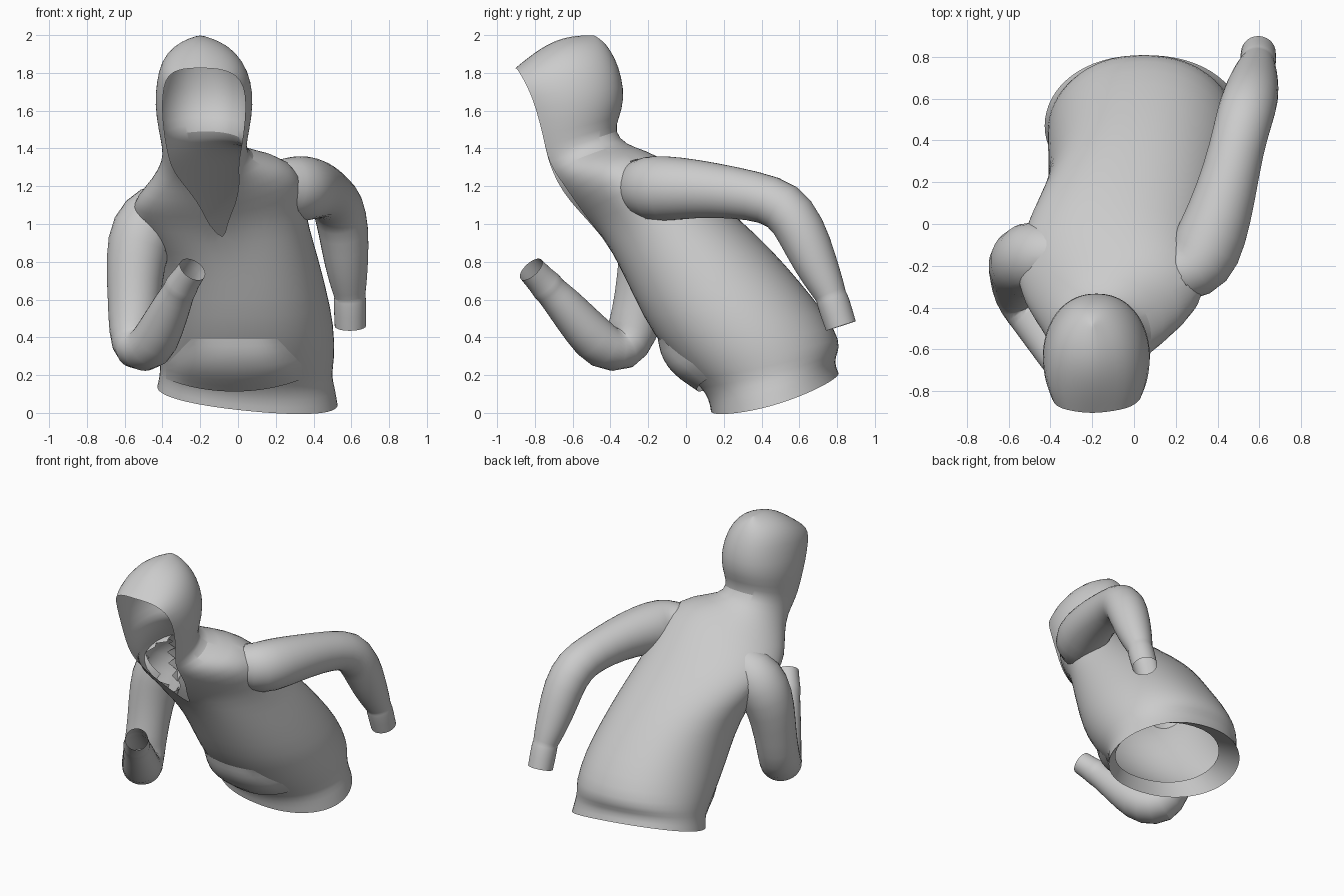
import bpy
import bmesh
import math
from mathutils import Vector
from mathutils.bvhtree import BVHTree

if "Cube" in bpy.data.objects:
    bpy.data.objects.remove(bpy.data.objects["Cube"], do_unlink=True)

cloth = bpy.data.materials.new("grey cloth")
cloth.use_nodes = True
cloth.diffuse_color = (0.6, 0.6, 0.6, 1)
cloth.node_tree.nodes["Principled BSDF"].inputs["Base Color"].default_value = (0.6, 0.6, 0.6, 1)


def skin(name, rings, closed, subdivisions=1):
    """Join a stack of point rings into a smooth surface."""
    bm = bmesh.new()
    rows = [[bm.verts.new(p) for p in ring] for ring in rings]
    for low, high in zip(rows, rows[1:]):
        count = len(low)
        for j in range(count if closed else count - 1):
            k = (j + 1) % count
            bm.faces.new((low[j], low[k], high[k], high[j]))
    bmesh.ops.remove_doubles(bm, verts=bm.verts, dist=0.0005)
    mesh = bpy.data.meshes.new(name)
    bm.to_mesh(mesh)
    bm.free()
    mesh.materials.append(cloth)
    obj = bpy.data.objects.new(name, mesh)
    bpy.context.collection.objects.link(obj)
    if subdivisions:
        mod = obj.modifiers.new("smooth", "SUBSURF")
        mod.levels = mod.render_levels = subdivisions
    bpy.ops.object.select_all(action="DESELECT")
    obj.select_set(True)
    bpy.context.view_layer.objects.active = obj
    bpy.ops.object.shade_smooth_by_angle(angle=math.radians(50))
    return obj


def body_ring(cx, half, gap, fy, fz, by, bz, roll, bow=0, segments=32):
    """Tilted oval from the front point to the back point, open by gap at the front."""
    start = math.acos(min(1, gap / half))
    pinch = 1.4 if 0 < gap / half < 0.6 else 0.9  # narrower chest below the throat
    points = []
    for i in range(segments + 1):
        a = -start + (math.pi + 2 * start) * i / segments
        c = math.cos(a)
        x = half * math.copysign(abs(c) ** (pinch if math.sin(a) < 0 else 0.9), c)
        s = (math.sin(a) + math.sin(start)) / (1 + math.sin(start))
        z = fz + (bz - fz) * s + roll * x + bow * math.sin(math.pi * s)
        points.append(Vector((cx + x, fy + (by - fy) * s, z)))
    return points


def tube(name, path, segments=16):
    """Sleeve that follows a path of (x, y, z, radius)."""
    centres = [Vector(p[:3]) for p in path]
    rings, side = [], Vector((0, 1, 0))
    for i, c in enumerate(centres):
        along = (centres[min(i + 1, len(path) - 1)] - centres[max(i - 1, 0)]).normalized()
        side = (side - along * side.dot(along)).normalized()
        other = along.cross(side)
        angles = [2 * math.pi * j / segments for j in range(segments)]
        rings.append([c + (side * math.cos(a) + other * math.sin(a)) * path[i][3] for a in angles])
    return skin(name, rings, True)


def trim(obj, trees, graph):
    """Apply the smoothing and drop faces buried inside the given surfaces."""
    mesh = bpy.data.meshes.new_from_object(obj.evaluated_get(graph))
    bm = bmesh.new()
    bm.from_mesh(mesh)
    buried = []
    for face in bm.faces:
        centre = face.calc_center_median()
        for tree in trees:
            spot, normal, _, _ = tree.find_nearest(centre)
            if (centre - spot).dot(normal) < -0.025:
                buried.append(face)
                break
    bmesh.ops.delete(bm, geom=buried, context="FACES")
    bm.to_mesh(mesh)
    bm.free()
    obj.modifiers.clear()
    obj.data = mesh


# Leaning torso, hem to collar: centre x, half width, gap, front y z, back y z, roll
torso = [
    (0.05, 0.48, 0, 0.13, 0.01, 0.81, 0.21, -0.1, -0.02),
    (0.05, 0.465, 0, 0.12, 0.07, 0.785, 0.27, -0.08),
    (0.04, 0.455, 0, 0.08, 0.14, 0.805, 0.32, -0.06),
    (0.05, 0.465, 0, -0.02, 0.22, 0.82, 0.38, -0.04),
    (0.05, 0.46, 0, -0.18, 0.42, 0.745, 0.52, 0),
    (0.03, 0.44, 0, -0.27, 0.6, 0.6, 0.7, 0),
    (-0.01, 0.435, 0, -0.355, 0.78, 0.45, 0.87, 0),
    (-0.07, 0.45, 0, -0.42, 0.9, 0.28, 1.03, 0.02),
    (-0.11, 0.46, 0.09, -0.5, 1, 0.1, 1.18, 0.06),
    (-0.1, 0.44, 0.14, -0.575, 1.09, -0.08, 1.31, 0.15),
    (-0.12, 0.34, 0.17, -0.65, 1.19, -0.2, 1.375, 0.18),
]
# Hood, neck to crown, open at the face; the last number bows the crest upward
hood = [
    (-0.17, 0.23, 0.165, -0.705, 1.28, -0.32, 1.42, 0.06, 0),
    (-0.18, 0.22, 0.185, -0.735, 1.36, -0.38, 1.49, 0, 0),
    (-0.18, 0.24, 0.205, -0.755, 1.46, -0.355, 1.56, 0, 0),
    (-0.18, 0.262, 0.22, -0.795, 1.62, -0.325, 1.66, 0, 0),
    (-0.18, 0.25, 0.21, -0.84, 1.73, -0.34, 1.78, 0, 0.01),
    (-0.19, 0.22, 0.175, -0.875, 1.79, -0.375, 1.88, 0, 0.03),
    (-0.195, 0.155, 0.12, -0.89, 1.815, -0.42, 1.95, 0, 0.05),
    (-0.2, 0.075, 0.06, -0.9, 1.825, -0.46, 1.985, 0, 0.055),
    (-0.2, 0.0001, 0.00008, -0.905, 1.825, -0.5, 2.005, 0, 0.055),
]
rings = [body_ring(*row) for row in torso + hood]
body = skin("hooded_body", rings, False)

# Turned-in lining of the hem
hem = rings[0]
middle = sum(hem, Vector()) / len(hem)
lift = Vector((0, -0.07, 0.09))
skin("hem_lining", [[middle + (p - middle) * 0.79 + lift for p in hem], hem], False)

# Left sleeve swings back, right sleeve bends forward; each ends in a cuff
left_sleeve = tube("left_sleeve", [
    (0.1, -0.24, 1.22, 0.1), (0.23, -0.24, 1.2, 0.155), (0.32, -0.18, 1.185, 0.182),
    (0.38, -0.04, 1.19, 0.17), (0.44, 0.15, 1.18, 0.148), (0.49, 0.36, 1.15, 0.133),
    (0.53, 0.52, 1.105, 0.14), (0.56, 0.61, 0.97, 0.138), (0.575, 0.69, 0.78, 0.118),
    (0.59, 0.76, 0.64, 0.09), (0.592, 0.768, 0.615, 0.082), (0.593, 0.775, 0.6, 0.09),
    (0.595, 0.82, 0.46, 0.085),
])
right_sleeve = tube("right_sleeve", [
    (-0.3, -0.15, 1.13, 0.1), (-0.42, -0.15, 1.08, 0.165), (-0.51, -0.165, 0.97, 0.185),
    (-0.545, -0.2, 0.8, 0.162), (-0.55, -0.24, 0.6, 0.142), (-0.55, -0.28, 0.43, 0.14),
    (-0.53, -0.34, 0.33, 0.142), (-0.46, -0.44, 0.34, 0.135), (-0.4, -0.55, 0.46, 0.118),
    (-0.34, -0.66, 0.59, 0.1), (-0.31, -0.72, 0.65, 0.085), (-0.3, -0.735, 0.67, 0.092),
    (-0.285, -0.76, 0.695, 0.082), (-0.24, -0.82, 0.76, 0.077),
])

# Open the shoulders so that the sleeves and the torso form one hollow garment
graph = bpy.context.evaluated_depsgraph_get()
surface, left, right = [BVHTree.FromObject(o, graph) for o in (body, left_sleeve, right_sleeve)]
trim(left_sleeve, [surface], graph)
trim(right_sleeve, [surface], graph)
trim(body, [left, right], graph)

# Front pouch pocket: a tapered patch laid over the belly, puffed out in the middle
columns, levels = 16, 8
patch = []
for r in range(levels + 1):
    v = r / levels
    width = 0.36 - 0.13 * max(0, v - 0.35) / 0.65
    row = []
    for c in range(columns + 1):
        u = 2 * c / columns - 1
        start = Vector((-0.02 + u * width, -2, 0.12 + 0.27 * v + 0.06 * u * u * (1 - v)))
        hit = surface.ray_cast(start, Vector((0, 1, 0)))[0]
        puff = 0.05 * (1 - u ** 4) * math.sin(math.pi * min(1, 0.15 + v * 0.85))
        row.append(hit - Vector((0, 0.004 + puff, puff * 0.3)))
    patch.append(row)
skin("front_pocket", patch, False, 0)
